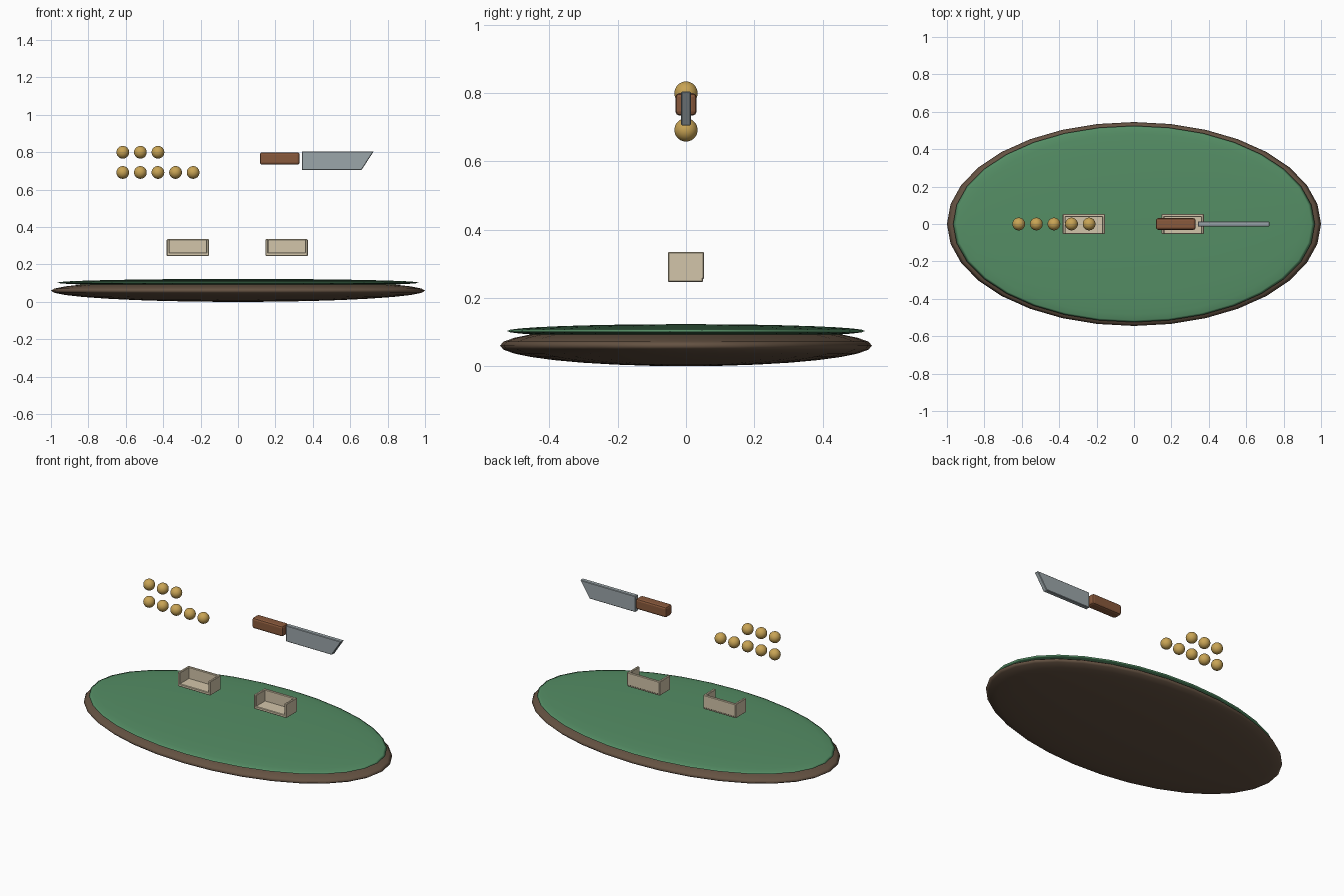
import bpy, bmesh
from mathutils import Matrix

if "Cube" in bpy.data.objects:
    bpy.data.objects.remove(bpy.data.objects["Cube"])


def material(name, rgb):
    m = bpy.data.materials.new(name)
    m.diffuse_color = (*rgb, 1)
    m.use_nodes = True
    m.node_tree.nodes["Principled BSDF"].inputs["Base Color"].default_value = m.diffuse_color
    return m


WOOD_DARK = material("dark_wood", (0.13, 0.085, 0.055))
FELT = material("green_felt", (0.09, 0.27, 0.13))
CREAM = material("cream", (0.65, 0.56, 0.40))
GOLD = material("gold", (0.58, 0.37, 0.09))
HANDLE = material("handle_wood", (0.25, 0.10, 0.045))
STEEL = material("steel", (0.33, 0.38, 0.40))


def finish(name, bm, mat, bevel=0, segments=1, smooth=False):
    bmesh.ops.recalc_face_normals(bm, faces=bm.faces)
    me = bpy.data.meshes.new(name)
    bm.to_mesh(me)
    bm.free()
    me.materials.append(mat)
    if smooth:
        me.polygons.foreach_set("use_smooth", [True] * len(me.polygons))
    ob = bpy.data.objects.new(name, me)
    bpy.context.collection.objects.link(ob)
    if bevel:
        mod = ob.modifiers.new("edge_bevel", "BEVEL")
        mod.width, mod.segments = bevel, segments
    return ob


def ellipsoid(name, centre, radii, mat, u=32, v=16):
    bm = bmesh.new()
    bmesh.ops.create_uvsphere(bm, u_segments=u, v_segments=v, radius=1)
    bmesh.ops.transform(bm, verts=bm.verts,
                        matrix=Matrix.Translation(centre) @ Matrix.Diagonal((*radii, 1)))
    return finish(name, bm, mat, smooth=True)


def box(name, x, y, z, mat, bevel=0, segments=1):
    bm = bmesh.new()
    bmesh.ops.create_cube(bm, size=1)
    for vert in bm.verts:
        for i, (lo, hi) in enumerate((x, y, z)):
            vert.co[i] = lo if vert.co[i] < 0 else hi
    return finish(name, bm, mat, bevel, segments)


# Oval table: dark wooden body with a thin felt lens on top
ellipsoid("table_body", (0, 0, 0.06), (1.0, 0.545, 0.06), WOOD_DARK)
ellipsoid("felt_top", (0, 0, 0.103), (0.967, 0.525, 0.02), FELT)

# Two open-fronted trays: floor, back wall and two side walls
for side, cx in (("left", -0.268), ("right", 0.26)):
    x0, x1 = cx - 0.113, cx + 0.113
    box(f"{side}_tray_floor", (x0, x1), (-0.053, 0.05), (0.246, 0.264), CREAM, 0.003)
    box(f"{side}_tray_back", (x0, x1), (0.037, 0.053), (0.255, 0.335), CREAM, 0.003)
    for end, a in (("a", x0), ("b", x1 - 0.015)):
        box(f"{side}_tray_wall_{end}", (a, a + 0.015), (-0.053, 0.05), (0.25, 0.335), CREAM, 0.003)

# Two rows of floating gold beads
for row, (count, z) in enumerate(((3, 0.80), (5, 0.692))):
    for i in range(count):
        ellipsoid(f"bead_{row}_{i}", (-0.616 + 0.094 * i, 0, z), (0.034,) * 3, GOLD)

# Knife: rounded handle and slanted blade
box("knife_handle", (0.117, 0.33), (-0.031, 0.031), (0.734, 0.80), HANDLE, 0.012, 2)
bm = bmesh.new()
profile = [(0.342, 0.705), (0.66, 0.705), (0.726, 0.805), (0.342, 0.805)]
face = bm.faces.new([bm.verts.new((x, -0.014, z)) for x, z in profile])
ext = bmesh.ops.extrude_face_region(bm, geom=[face])
bmesh.ops.translate(bm, vec=(0, 0.028, 0),
                    verts=[g for g in ext["geom"] if isinstance(g, bmesh.types.BMVert)])
finish("knife_blade", bm, STEEL, 0.003)
